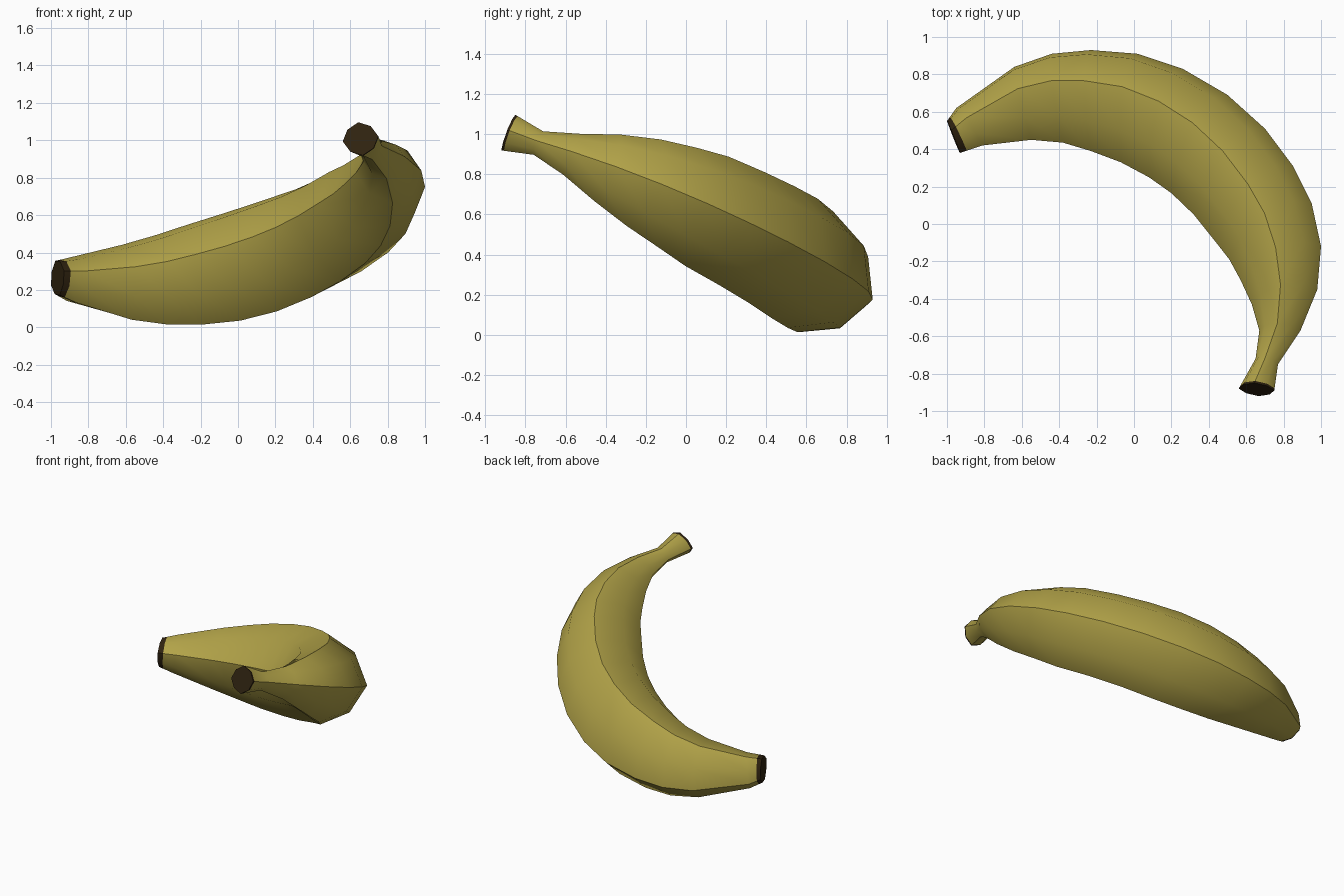
import bpy, bmesh, math
from mathutils import Vector

if "Cube" in bpy.data.objects:
    bpy.data.objects.remove(bpy.data.objects["Cube"])

def material(name, rgb):
    m = bpy.data.materials.new(name)
    m.diffuse_color = (*rgb, 1)
    m.use_nodes = True
    m.node_tree.nodes["Principled BSDF"].inputs["Base Color"].default_value = m.diffuse_color
    return m

# Outer and inner ridge seen from above, from blossom tip to stem end
OUTER = [(-1, .55), (-.95, .62), (-.64, .84), (-.44, .91), (-.23, .93), (.02, .91),
         (.26, .83), (.5, .69), (.7, .51), (.85, .31), (.95, .11), (1, -.12),
         (.98, -.35), (.89, -.57), (.77, -.75), (.75, -.89)]
INNER = [(-.93, .38), (-.81, .42), (-.55, .45), (-.38, .435), (-.23, .39), (-.07, .33),
         (.08, .25), (.2, .165), (.32, .05), (.44, -.1), (.51, -.19), (.57, -.3),
         (.63, -.43), (.67, -.57), (.65, -.72), (.56, -.88)]
NORMAL = Vector((-.13, .395, 1)).normalized()   # the bend lies in a tilted plane

def on_plane(p):
    return Vector((p[0], p[1], .573 + .13 * p[0] - .395 * p[1]))

pairs = [(on_plane(o), on_plane(i)) for o, i in zip(OUTER, INNER)]

# Extra rings bounding the dark tip and the dark stem end
def between(a, b, t):
    return (a[0].lerp(b[0], t), a[1].lerp(b[1], t))
pairs.insert(1, between(pairs[0], pairs[1], .3))
pairs.insert(-1, between(pairs[-1], pairs[-2], .08))

# Body: eight-sided section with four ridges, swept along the bend
bm = bmesh.new()
rings = []
for o, i in pairs:
    c, u = (o + i) / 2, (o - i) / 2
    v = NORMAL * u.length
    ring = []
    for k in range(8):
        a, r = k * math.pi / 4, (.93 if k % 2 else 1)
        ring.append(bm.verts.new(c + u * (r * math.cos(a)) + v * (r * math.sin(a))))
    rings.append(ring)
last = len(rings) - 2
for n in range(last + 1):
    for k in range(8):
        j = (k + 1) % 8
        f = bm.faces.new((rings[n][k], rings[n][j], rings[n + 1][j], rings[n + 1][k]))
        f.material_index = 1 if n in (0, last) else 0
for ring in (rings[0], rings[-1]):               # end caps
    bm.faces.new(ring).material_index = 1
bmesh.ops.recalc_face_normals(bm, faces=bm.faces)

mesh = bpy.data.meshes.new("banana")
bm.to_mesh(mesh)
bm.free()
mesh.materials.append(material("peel yellow", (.45, .37, .066)))
mesh.materials.append(material("dark brown", (.028, .016, .005)))
banana = bpy.data.objects.new("banana", mesh)
bpy.context.collection.objects.link(banana)
bpy.context.view_layer.objects.active = banana
banana.select_set(True)
bpy.ops.object.shade_smooth_by_angle(angle=math.radians(46))
